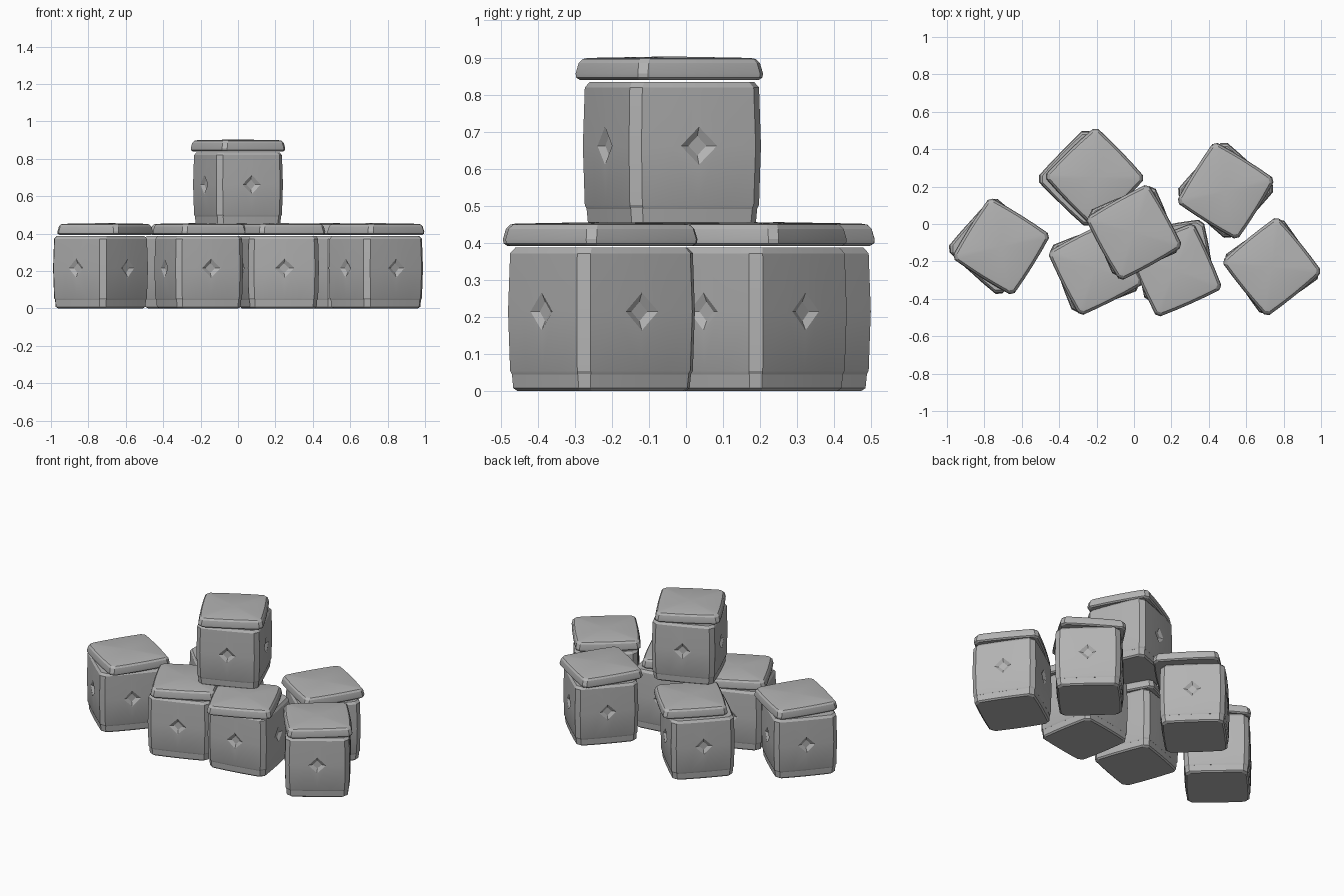
import bpy, bmesh, math
from mathutils import Matrix, Vector

if "Cube" in bpy.data.objects:
    bpy.data.objects.remove(bpy.data.objects["Cube"], do_unlink=True)

GREY = (0.45, 0.45, 0.45, 1)
stone = bpy.data.materials.new("stone_grey")
stone.use_nodes = True
stone.diffuse_color = GREY
stone.node_tree.nodes["Principled BSDF"].inputs["Base Color"].default_value = GREY


def outline(half, chamfer, bulge, steps=4):
    """Square outline with cut corners and slightly swollen sides."""
    pts = []
    reach = half - chamfer
    for side in range(4):
        turn = Matrix.Rotation(side * math.pi / 2, 3, 'Z')
        for i in range(steps + 1):
            t = 2 * i / steps - 1
            pts.append(turn @ Vector((half + bulge * (1 - t * t), reach * t, 0)))
    return pts


def loft(name, levels, chamfer, bulge, dome=0):
    """Skin a stack of (z, half width) outlines, capped at both ends."""
    bm = bmesh.new()
    rings = [[bm.verts.new(p + Vector((0, 0, z))) for p in outline(h, chamfer, bulge)]
             for z, h in levels]
    n = len(rings[0])
    for low, high in zip(rings, rings[1:]):
        for i in range(n):
            j = (i + 1) % n
            bm.faces.new((low[i], low[j], high[j], high[i]))
    bm.faces.new(rings[0][::-1])
    top = bm.faces.new(rings[-1])
    if dome:
        peak = bmesh.ops.poke(bm, faces=[top])["verts"][0]
        peak.co.z += dome
    mesh = bpy.data.meshes.new(name)
    bm.to_mesh(mesh)
    bm.free()
    mesh.materials.append(stone)
    return mesh


def add(name, mesh, x=0, y=0, z=0, angle=0):
    obj = bpy.data.objects.new(name, mesh)
    bpy.context.collection.objects.link(obj)
    obj.location = (x, y, z)
    obj.rotation_euler.z = math.radians(angle)
    return obj


# Shared shapes: foot, body and lid
foot_mesh = loft("foot", [(0, .172), (.008, .181), (.05, .184)], .024, .004)
body_mesh = loft("body", [(.045, .184), (.055, .188), (.215, .192),
                          (.372, .188), (.387, .178)], .026, .004)
lid_mesh = loft("lid", [(.392, .184), (.399, .192), (.41, .193), (.438, .187),
                        (.449, .179), (.452, .168)], .02, .005, dome=.004)

# Diamond recess cutter, one tapered plug per side
bm = bmesh.new()
for side in range(4):
    place = (Matrix.Rotation(side * math.pi / 2, 4, 'Z')
             @ Matrix.Translation((.197, 0, .215))
             @ Matrix.Rotation(math.pi / 2, 4, 'Y'))
    bmesh.ops.create_cone(bm, cap_ends=True, segments=4, radius1=.026,
                          radius2=.086, depth=.028, matrix=place)
cutter_mesh = bpy.data.meshes.new("diamond_cutter")
bm.to_mesh(cutter_mesh)
bm.free()
cutter = add("diamond_cutter", cutter_mesh)
cutter.hide_render = True

# Carve the body once and reuse the result
blank = add("carved_body", body_mesh)
cut = blank.modifiers.new("diamonds", 'BOOLEAN')
cut.operation = 'DIFFERENCE'
cut.solver = 'EXACT'
cut.object = cutter
bpy.context.view_layer.update()
carved = bpy.data.meshes.new_from_object(
    blank.evaluated_get(bpy.context.evaluated_depsgraph_get()))
carved.materials.clear()
carved.materials.append(stone)
for helper in (blank, cutter):
    bpy.data.objects.remove(helper, do_unlink=True)

# Each box: body x, y, angle; lid x, y, angle; base height
BOXES = {
    "left": ((-.735, -.12, 48), (-.71, -.12, 58), 0),
    "back_left": ((-.255, .245, 46), (-.21, .25, 44), 0),
    "front_left": ((-.21, -.235, 20), (-.205, -.235, 27), 0),
    "front_middle": ((.215, -.195, 10), (.22, -.247, 24), 0),
    "back_right": ((.49, .18, 47), (.49, .178, 58), 0),
    "right": ((.737, -.228, 34), (.737, -.228, 39), 0),
    "top": ((0, -.038, 22), (0, -.045, 29), .447),
}
parts = []
for label, (body, lid, base) in BOXES.items():
    for part, mesh, (x, y, angle) in (("foot", foot_mesh, body), ("body", carved, body),
                                      ("lid", lid_mesh, lid)):
        parts.append(add(f"{label}_box_{part}", mesh.copy(), x, y, base, angle))

# Smooth shading with crisp edges
bpy.ops.object.select_all(action='DESELECT')
for obj in parts:
    obj.select_set(True)
bpy.context.view_layer.objects.active = parts[0]
bpy.ops.object.shade_smooth_by_angle(angle=math.radians(22))
